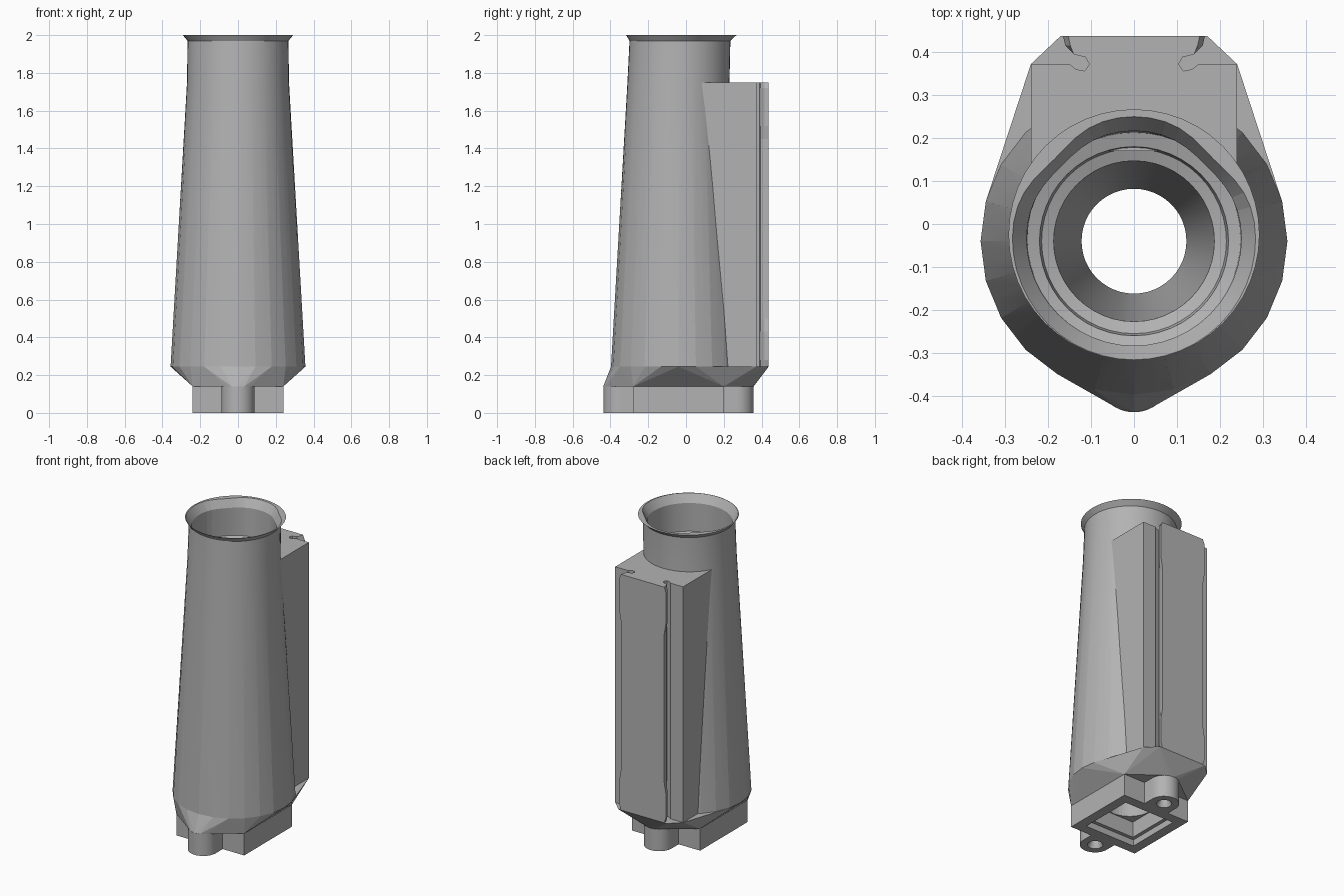
import bpy, bmesh
from math import sin, cos, pi, exp, degrees

cube = bpy.data.objects.get("Cube")
if cube:
    bpy.data.objects.remove(cube, do_unlink=True)

CY = -0.04          # axis of the bore in y
SEG = 48
LOW, DECK, TOP = 0.245, 1.75, 2.0

grey = bpy.data.materials.new("plain grey")
grey.use_nodes = True
colour = (0.45, 0.45, 0.45, 1)
grey.diffuse_color = colour
grey.node_tree.nodes["Principled BSDF"].inputs["Base Color"].default_value = colour


def finish(name, bm, angle=None):
    bmesh.ops.recalc_face_normals(bm, faces=bm.faces[:])
    mesh = bpy.data.meshes.new(name)
    bm.to_mesh(mesh)
    bm.free()
    mesh.materials.append(grey)
    ob = bpy.data.objects.new(name, mesh)
    bpy.context.collection.objects.link(ob)
    bpy.ops.object.select_all(action='DESELECT')
    ob.select_set(True)
    bpy.context.view_layer.objects.active = ob
    if angle:
        bpy.ops.object.shade_smooth_by_angle(angle=angle * pi / 180)
    return ob


def loft(name, rings, closed=False, angle=None):
    """Skin a stack of equal rings; closed joins the last to the first."""
    bm = bmesh.new()
    loops = [[bm.verts.new(p) for p in ring] for ring in rings]
    pairs = list(zip(loops, loops[1:]))
    if closed:
        pairs.append((loops[-1], loops[0]))
    else:
        bm.faces.new(loops[0])
        bm.faces.new(loops[-1])
    for a, b in pairs:
        for i in range(len(a)):
            j = (i + 1) % len(a)
            bm.faces.new((a[i], a[j], b[j], b[i]))
    return finish(name, bm, angle)


def circle(r, z, cy=CY, n=SEG):
    return [(r * cos(2 * pi * i / n), cy + r * sin(2 * pi * i / n), z) for i in range(n)]


def faceted(r, z):
    """A 24-sided ring that also carries its edge midpoints."""
    k = cos(pi / 24)
    return [(x * (k if i % 2 else 1), CY + (y - CY) * (k if i % 2 else 1), z)
            for i, (x, y, z) in enumerate(circle(r, z))]


def pear(r, dent, z):
    """A ring pressed in on its two rear diagonals."""
    out = []
    for i in range(SEG):
        t = 2 * pi * i / SEG
        off = abs((degrees(t) - 90 + 180) % 360 - 180)
        q = r - dent * exp(-((off - 45) / 20) ** 2)
        out.append((q * cos(t), -0.033 + q * sin(t), z))
    return out


def square(h, z):
    return [(sx * h, CY + sy * h, z) for sx, sy in ((1, 1), (-1, 1), (-1, -1), (1, -1))]


# Tapered sleeve with flared lip, stepped mouth and tapering bore
loft("tapered_sleeve", [
    faceted(0.357, LOW), circle(0.27, DECK), circle(0.267, 1.97, -0.032),
    circle(0.292, TOP, -0.025), pear(0.283, 0.022, TOP), pear(0.25, 0.012, 1.95),
    circle(0.248, 1.77, -0.035), circle(0.22, 1.76), circle(0.215, 1.73),
    circle(0.187, 1.72), circle(0.122, LOW)], closed=True, angle=8)


# Rear block with an undercut mounting rail, narrower along its middle
def rail_ring(z, inset):
    half = [(0.1, 0.17), (0.24, 0.08), (0.24, 0.372), (0.15, 0.372), (0.135, 0.36),
            (0.115, 0.356), (0.104, 0.372), (0.113, 0.388), (0.14, 0.395),
            (0.16 - inset, 0.415), (0.165 - inset, 0.438)]
    return [(x, y, z) for x, y in half] + [(-x, y, z) for x, y in reversed(half)]


loft("rear_block", [rail_ring(z, d) for z, d in (
    (LOW, 0.012), (0.28, 0), (0.43, 0), (0.5, 0.012),
    (1.45, 0.012), (1.52, 0), (1.72, 0), (DECK, 0.012))])

# Faceted collar between the base outline and the sleeve
LUG, LUG_R = 0.31, 0.088
bm = bmesh.new()
points = faceted(0.357, LOW)[::2] + square(0.24, 0.14)
points += [(s * x, y, LOW) for s in (1, -1) for x, y in ((0.17, 0.438), (0.24, 0.372))]
for s in (1, -1):
    points += circle(LUG_R, 0.14, CY + s * LUG, 16)
for p in points:
    bm.verts.new(p)
res = bmesh.ops.convex_hull(bm, input=bm.verts[:])
spare = [v for v in bm.verts if not v.link_faces]
bmesh.ops.delete(bm, geom=spare, context='VERTS')
bmesh.ops.dissolve_limit(bm, angle_limit=0.01, verts=bm.verts[:], edges=bm.edges[:])
collar = finish("collar", bm)

# Funnel opening through the collar
cutter = loft("funnel_cutter", [circle(0.16, 0.12), circle(0.15, 0.14),
                                circle(0.122, LOW), circle(0.122, LOW + 0.05)])
cutter.hide_render = True
cut = collar.modifiers.new("funnel", 'BOOLEAN')
cut.operation = 'DIFFERENCE'
cut.solver = 'EXACT'
cut.object = cutter
bpy.context.view_layer.objects.active = collar
bpy.ops.object.modifier_apply(modifier=cut.name)
bpy.data.objects.remove(cutter, do_unlink=True)

# Square base frame with a stepped opening
loft("base_frame", [square(0.24, 0), square(0.24, 0.14), square(0.155, 0.14),
                    square(0.155, 0.04), square(0.178, 0.04), square(0.178, 0)], closed=True)


# Front and rear screw lugs
def lug_ring(side, z):
    out = []
    for i in range(SEG):
        c, s = cos(2 * pi * i / SEG), sin(2 * pi * i / SEG)
        k = 1 if s * side >= 0 else 1 / max(abs(c), abs(s))
        out.append((LUG_R * k * c, CY + side * LUG + LUG_R * k * s, z))
    return out


for name, side in (("front_lug", -1), ("rear_lug", 1)):
    cy = CY + side * LUG
    loft(name, [lug_ring(side, 0), lug_ring(side, 0.14), circle(0.03, 0.14, cy),
                circle(0.03, 0.03, cy), circle(0.045, 0, cy)], closed=True, angle=30)
